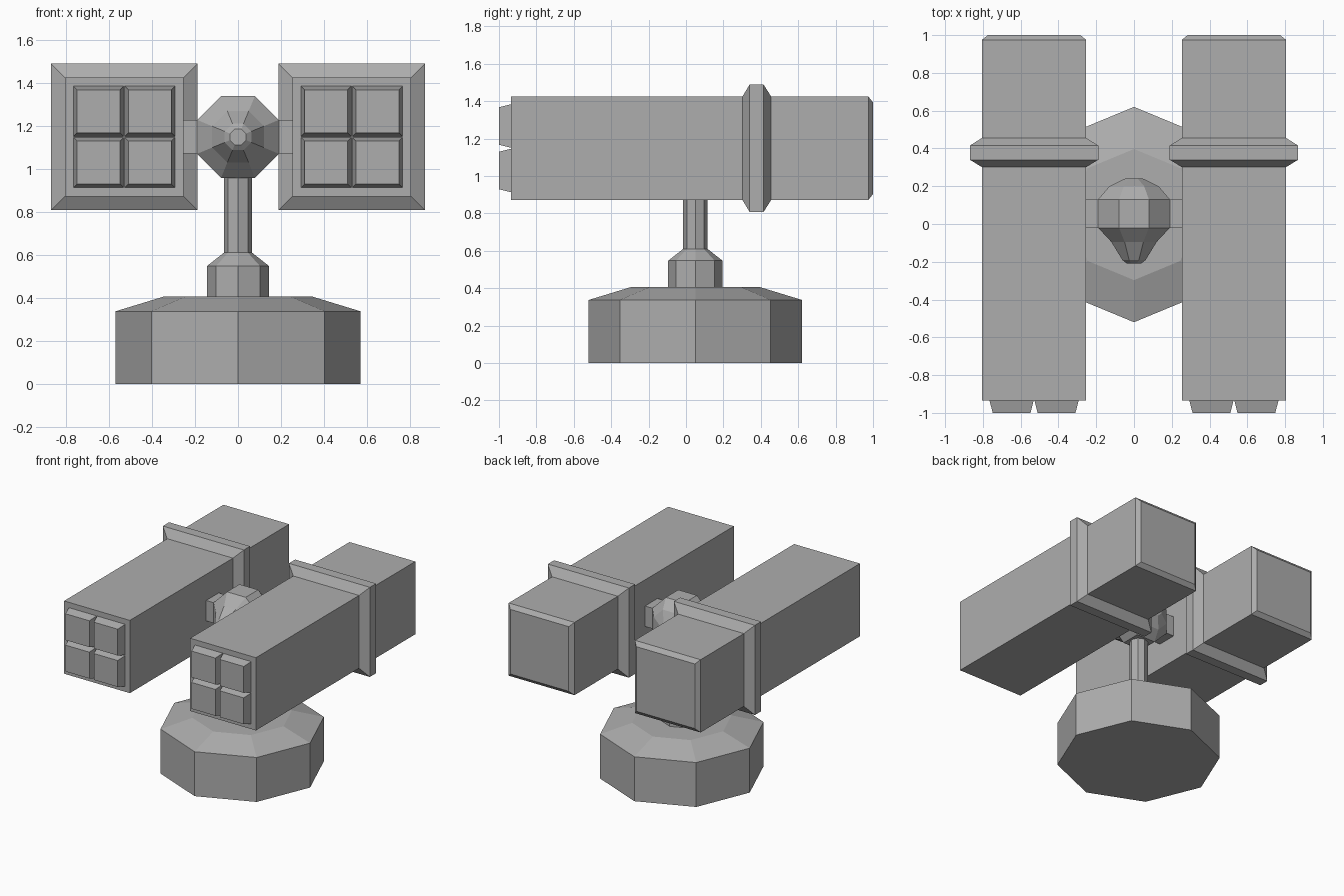
import bpy, bmesh, math
from mathutils import Vector

if "Cube" in bpy.data.objects:
    bpy.data.objects.remove(bpy.data.objects["Cube"])

grey = bpy.data.materials.new("plain grey")
grey.diffuse_color = (0.42, 0.42, 0.42, 1)
grey.use_nodes = True
grey.node_tree.nodes["Principled BSDF"].inputs["Base Color"].default_value = grey.diffuse_color


def prism(name, profile, sides, centre, axis="Z", flats=False):
    """Stack of polygon rings (size, position along axis), capped at both ends.
    With flats=True the size is measured to the flat sides, not the corners."""
    bm = bmesh.new()
    phase = math.pi / sides if flats else 0
    k = 1 / math.cos(math.pi / sides) if flats else 1
    rings = []
    for r, t in profile:
        ring = []
        for i in range(sides):
            a = phase + i * math.tau / sides
            u, v = r * k * math.cos(a), r * k * math.sin(a)
            p = Vector((u, v, t)) if axis == "Z" else Vector((u, t, v))
            ring.append(bm.verts.new(p + Vector(centre)))
        rings.append(ring)
    for a, b in zip(rings, rings[1:]):
        for i in range(sides):
            j = (i + 1) % sides
            bm.faces.new((a[i], a[j], b[j], b[i]))
    bm.faces.new(rings[0])
    bm.faces.new(rings[-1])
    bmesh.ops.recalc_face_normals(bm, faces=bm.faces)
    me = bpy.data.meshes.new(name)
    bm.to_mesh(me)
    bm.free()
    me.materials.append(grey)
    ob = bpy.data.objects.new(name, me)
    bpy.context.collection.objects.link(ob)
    return ob


# Base, collar and stem share one vertical axis
prism("base", [(0.57, 0), (0.57, 0.337), (0.347, 0.405)], 8, (0, 0.05, 0))
prism("collar", [(0.145, 0.39), (0.145, 0.547), (0.065, 0.61)], 8, (0, 0.05, 0))
prism("stem", [(0.065, 0.58), (0.065, 1.1)], 8, (0, 0.05, 0))

# Faceted hub between the pods
prism("hub", [(0.037, -0.21), (0.062, -0.19), (0.12, -0.095), (0.19, -0.02),
              (0.19, 0.13), (0.13, 0.2), (0.048, 0.24)],
      8, (0, 0, 1.148), "Y", True)

# Cross arm joining the pods
bpy.ops.mesh.primitive_cube_add(size=1, location=(0, 0.055, 1.148))
arm = bpy.context.object
arm.name = "cross_arm"
arm.scale = (0.54, 0.15, 0.155)
arm.data.materials.append(grey)

# Twin square pods with collars and four raised front cells each
for side, s in (("left", -1), ("right", 1)):
    c = (s * 0.529, 0, 1.148)
    prism(side + "_pod", [(0.276, -0.935), (0.276, 0.975), (0.245, 1.0)],
          4, c, "Y", True)
    prism(side + "_pod_band", [(0.274, 0.3), (0.34, 0.34), (0.34, 0.415), (0.274, 0.457)],
          4, c, "Y", True)
    for dx in (-1, 1):
        for dz in (-1, 1):
            prism(side + "_cell", [(0.118, -0.93), (0.1, -1.0)], 4,
                  (c[0] + dx * 0.119, 0, c[2] + dz * 0.119), "Y", True)
